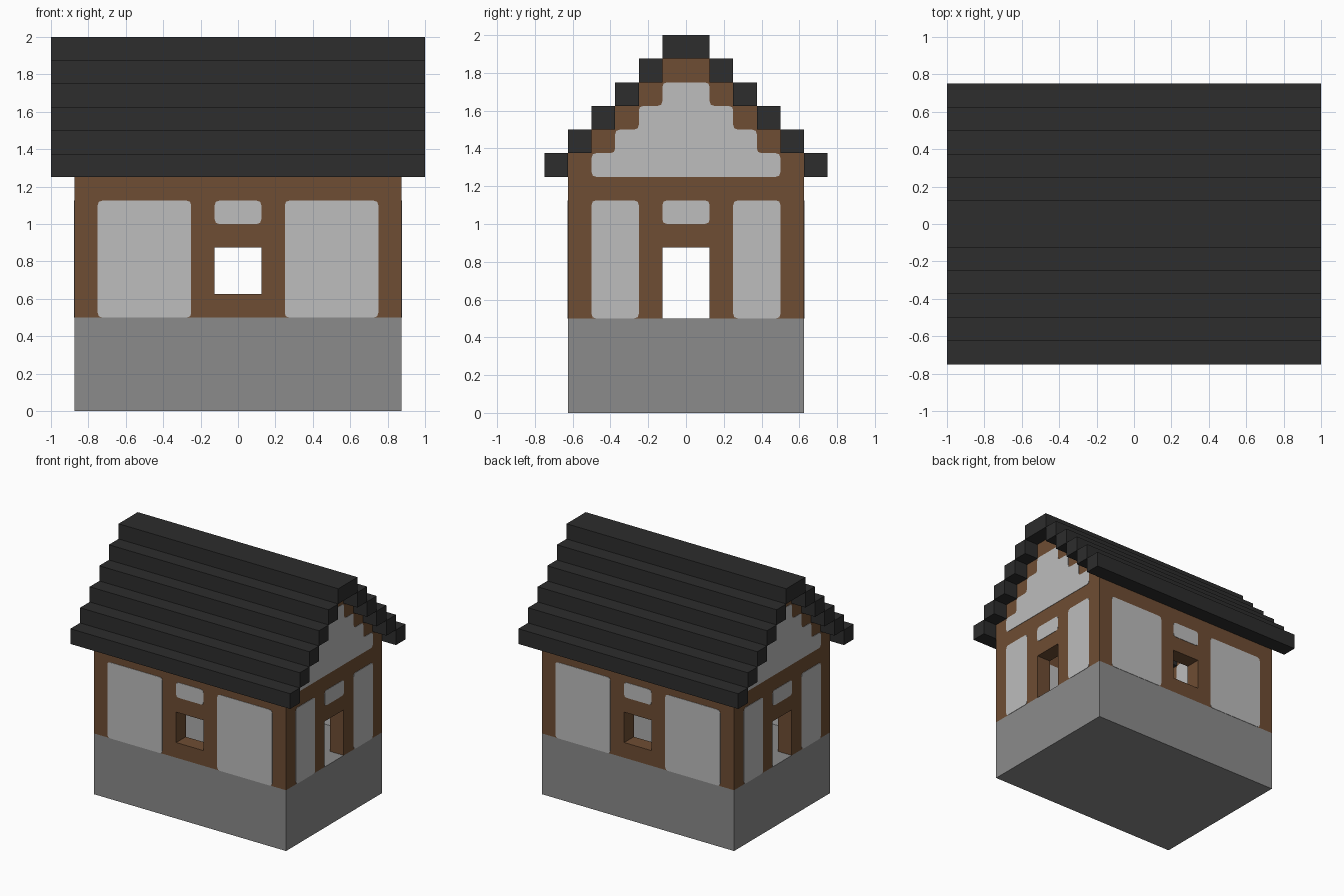
import bpy
import bmesh
from mathutils import Matrix, Vector

U = 0.125  # one building block

cube = bpy.data.objects.get("Cube")
if cube:
    bpy.data.objects.remove(cube, do_unlink=True)


def material(name, r, g, b):
    m = bpy.data.materials.new(name)
    m.use_nodes = True
    m.diffuse_color = (r, g, b, 1)
    m.node_tree.nodes["Principled BSDF"].inputs["Base Color"].default_value = (r, g, b, 1)
    return m


STONE = material("grey stone", 0.258, 0.258, 0.258)
TIMBER = material("brown timber", 0.156, 0.074, 0.033)
PLASTER = material("pale plaster", 0.508, 0.508, 0.508)
SLATE = material("dark slate", 0.026, 0.026, 0.026)

# Wall planes: outline (u, v) runs along the wall and up, w is its thickness
ALONG_X = Matrix(((1, 0, 0, 0), (0, 0, -1, 0), (0, 1, 0, 0), (0, 0, 0, 1)))
ALONG_Y = Matrix(((0, 0, 1, 0), (1, 0, 0, 0), (0, 1, 0, 0), (0, 0, 0, 1)))


def finish(name, bm, mat):
    bmesh.ops.recalc_face_normals(bm, faces=bm.faces)
    mesh = bpy.data.meshes.new(name)
    bm.to_mesh(mesh)
    bm.free()
    mesh.materials.append(mat)
    obj = bpy.data.objects.new(name, mesh)
    bpy.context.collection.objects.link(obj)
    return obj


def add_box(bm, x0, x1, y0, y1, z0, z1):
    """Box with its limits given in blocks."""
    size = Matrix.Diagonal((x1 - x0, y1 - y0, z1 - z0, 1))
    centre = Matrix.Translation(((x0 + x1) / 2, (y0 + y1) / 2, (z0 + z1) / 2))
    bmesh.ops.create_cube(bm, size=1, matrix=Matrix.Scale(U, 4) @ centre @ size)


def rect(u0, u1, v0, v1):
    return [(u0, v0), (u1, v0), (u1, v1), (u0, v1)]


def rounded(points, r=0.2):
    """Soften every corner of an outline."""
    out = []
    pts = [Vector(p) for p in points]
    for i, p in enumerate(pts):
        a = p + (pts[i - 1] - p).normalized() * r
        b = p + (pts[(i + 1) % len(pts)] - p).normalized() * r
        out += [a, (a + b) / 4 + p / 2, b]
    return out


def slab(name, loops, plane, offset, mat, thick=U):
    """Extrude an outline, with optional hole outlines, into a wall slab."""
    bm = bmesh.new()
    for loop in loops:
        vs = [bm.verts.new((u * U, v * U, -thick / 2)) for u, v in loop]
        for i, v in enumerate(vs):
            bm.edges.new((vs[i - 1], v))
    bmesh.ops.triangle_fill(bm, use_beauty=True, edges=bm.edges[:])
    ext = bmesh.ops.extrude_face_region(bm, geom=bm.faces[:])["geom"]
    top = [g for g in ext if isinstance(g, bmesh.types.BMVert)]
    bmesh.ops.translate(bm, verts=top, vec=(0, 0, thick))
    bm.transform(Matrix.Translation(offset) @ plane)
    return finish(name, bm, mat)


def stepped(half, low, first, top):
    """Symmetric gable outline narrowing one block per row."""
    right = [(half, low)]
    v = first
    while half > 1:
        right += [(half, v), (half - 1, v)]
        half -= 1
        v += 1
    right.append((1, top))
    return right + [(-u, v) for u, v in reversed(right)]


# Stone plinth
bm = bmesh.new()
add_box(bm, -7, 7, -5, 5, 0, 4)
finish("stone_base", bm, STONE)

PLATE = U + 0.006  # plaster shows on both faces of a wall

# Long walls with a window
for side, s in (("front", -1), ("back", 1)):
    at = (0, s * 4.5 * U, 0)
    slab(side + "_wall", [rect(-6, 6, 4, 11), rect(-1, 1, 5, 7)], ALONG_X, at, TIMBER)
    for part, shape in (("right_panel", rect(-6, -2, 4, 9)),
                        ("left_panel", rect(2, 6, 4, 9)),
                        ("window_panel", rect(-1, 1, 8, 9))):
        slab(side + "_" + part, [rounded(shape)], ALONG_X, at, PLASTER, PLATE)

# Gable walls with a doorway
for side, s in (("right", -1), ("left", 1)):
    at = (s * 6.5 * U, 0, 0)
    wall = stepped(5, 4, 11, 15)
    # The doorway is open down to the plinth, so it notches the lower edge
    wall += [(-1, 4), (-1, 7), (1, 7), (1, 4)]
    slab(side + "_gable_wall", [wall], ALONG_Y, at, TIMBER)
    for part, shape in (("front_panel", rect(-4, -2, 4, 9)),
                        ("back_panel", rect(2, 4, 4, 9)),
                        ("door_panel", rect(-1, 1, 8, 9)),
                        ("gable_panel", stepped(4, 10, 11, 14))):
        slab(side + "_" + part, [rounded(shape)], ALONG_Y, at, PLASTER, PLATE)

# Stepped roof courses and ridge
bm = bmesh.new()
for i in range(5):
    add_box(bm, -8, 8, 5 - i, 6 - i, 10 + i, 11 + i)
    add_box(bm, -8, 8, i - 6, i - 5, 10 + i, 11 + i)
add_box(bm, -8, 8, -1, 1, 15, 16)
finish("stepped_roof", bm, SLATE)
